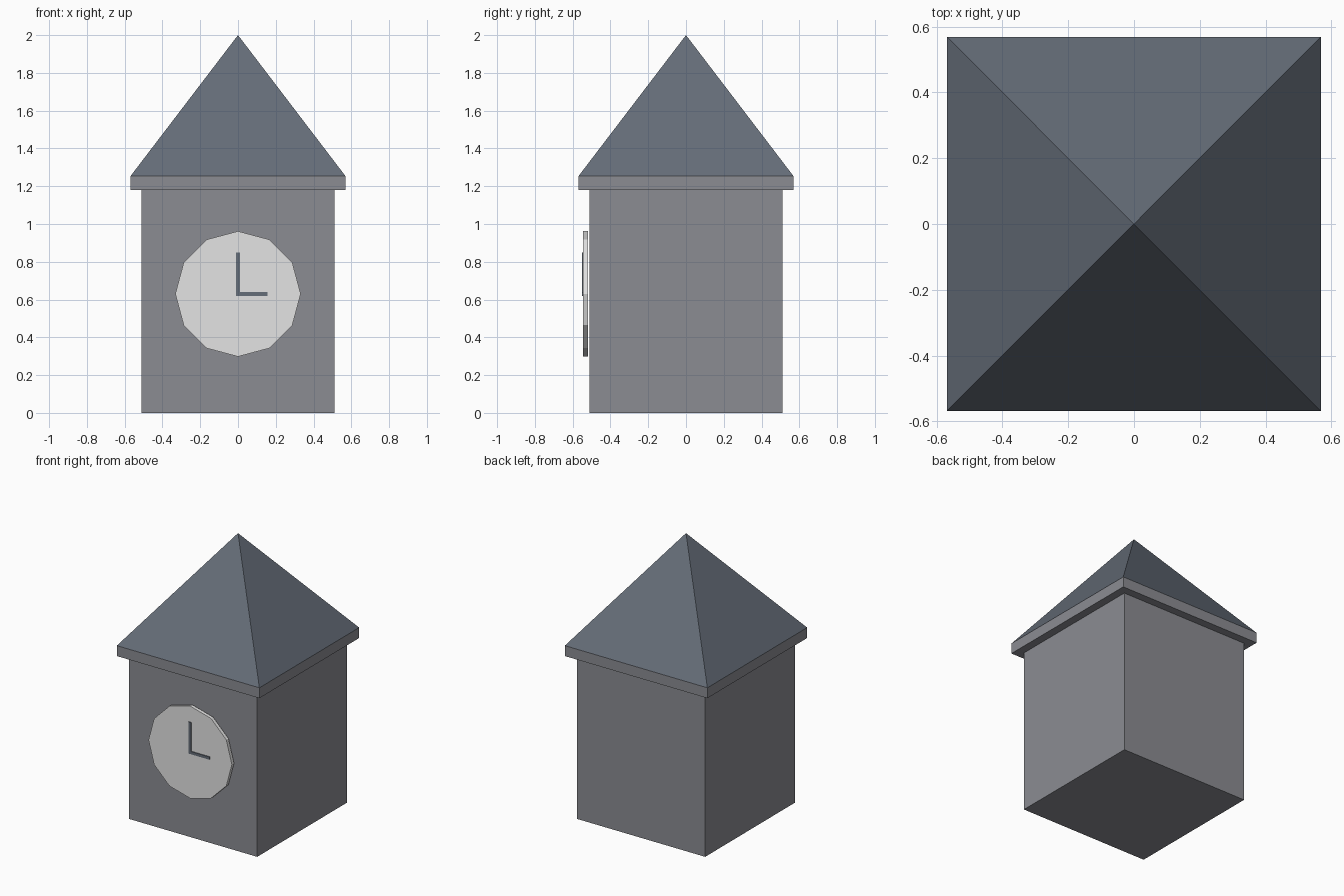
import bpy, math

cube = bpy.data.objects.get("Cube")
if cube:
    bpy.data.objects.remove(cube, do_unlink=True)


def material(name, rgb):
    """Flat material from 0-255 display values, stored as linear."""
    linear = [((c / 255 + 0.055) / 1.055) ** 2.4 for c in rgb]
    m = bpy.data.materials.new(name)
    m.use_nodes = True
    m.diffuse_color = (*linear, 1)
    m.node_tree.nodes["Principled BSDF"].inputs["Base Color"].default_value = (*linear, 1)
    return m


stone = material("grey stone", (139, 140, 146))
slate = material("blue grey slate", (101, 109, 120))
white = material("pale dial", (227, 227, 227))


def finish(name, mat):
    obj = bpy.context.object
    obj.name = name
    bpy.ops.object.transform_apply(location=True, rotation=True, scale=True)
    obj.data.materials.append(mat)
    return obj


def box(name, mat, low, high):
    """Box between two opposite corners."""
    bpy.ops.mesh.primitive_cube_add(size=1, location=[(a + b) / 2 for a, b in zip(low, high)])
    bpy.context.object.scale = [b - a for a, b in zip(low, high)]
    return finish(name, mat)


# Tower walls and overhanging eaves
WALL, EAVE = 0.51, 0.568
EAVE_LOW, EAVE_TOP = 1.18, 1.255
box("tower_body", stone, (-WALL, -WALL, 0), (WALL, WALL, EAVE_LOW))
box("eaves", stone, (-EAVE, -EAVE, EAVE_LOW), (EAVE, EAVE, EAVE_TOP))

# Four-sided pointed roof
height = 2 - EAVE_TOP
bpy.ops.mesh.primitive_cone_add(vertices=4, radius1=EAVE * math.sqrt(2), radius2=0,
                                depth=height, location=(0, 0, EAVE_TOP + height / 2),
                                rotation=(0, 0, math.pi / 4))
finish("roof", slate)

# Twelve-sided dial standing just proud of the front wall
DIAL_Z, DIAL_BACK, DIAL_FRONT = 0.63, -0.519, -0.544
bpy.ops.mesh.primitive_cylinder_add(vertices=12, radius=0.332, depth=DIAL_BACK - DIAL_FRONT,
                                    location=(0, (DIAL_BACK + DIAL_FRONT) / 2, DIAL_Z),
                                    rotation=(math.pi / 2, 0, 0))
finish("clock_dial", white)

# Clock hands
HALF, HAND_FRONT = 0.01, -0.55
box("minute_hand", slate, (-HALF, HAND_FRONT, DIAL_Z - HALF), (HALF, DIAL_FRONT, 0.848))
box("hour_hand", slate, (HALF, HAND_FRONT, DIAL_Z - HALF), (0.157, DIAL_FRONT, DIAL_Z + HALF))
